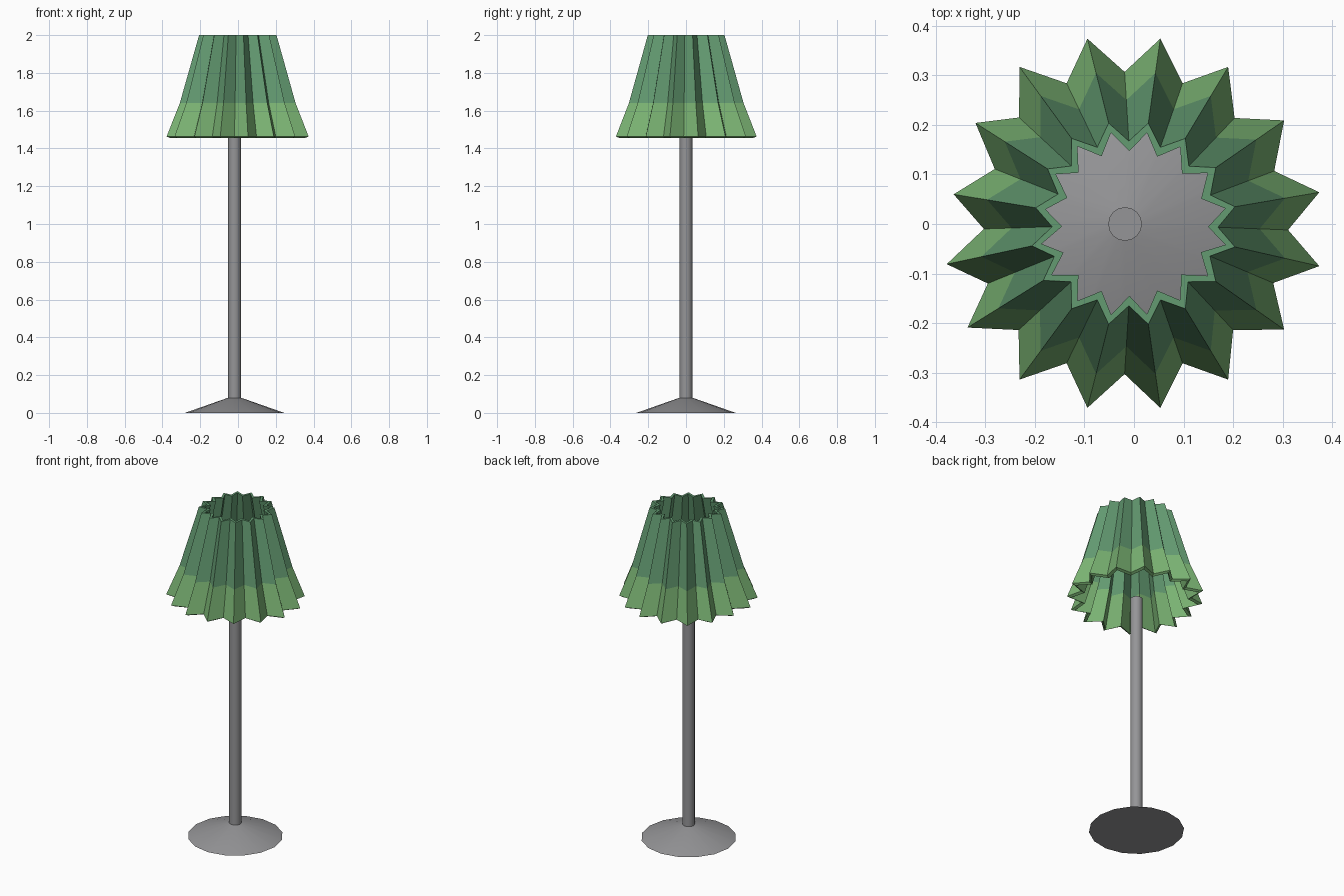
import bpy, bmesh, math

if "Cube" in bpy.data.objects:
    bpy.data.objects.remove(bpy.data.objects["Cube"])


def material(name, rgb):
    m = bpy.data.materials.new(name)
    m.diffuse_color = (*rgb, 1)
    m.use_nodes = True
    m.node_tree.nodes["Principled BSDF"].inputs["Base Color"].default_value = m.diffuse_color
    return m


GREY = material("grey metal", (0.30, 0.30, 0.31))
DARK = material("deep green fabric", (0.125, 0.325, 0.165))
LIGHT = material("light green fabric", (0.20, 0.46, 0.175))
STAND_X = -0.018


def cone(name, r1, r2, z1, z2, sides):
    bpy.ops.mesh.primitive_cone_add(vertices=sides, radius1=r1, radius2=r2,
                                    depth=z2 - z1, location=(STAND_X, 0, (z1 + z2) / 2))
    ob = bpy.context.object
    ob.name = name
    ob.data.materials.append(GREY)
    bpy.ops.object.shade_smooth_by_angle(angle=math.radians(40))
    return ob


# Stand: low conical foot and straight pole
cone("foot", 0.263, 0.035, 0.0, 0.08, 16)
cone("pole", 0.034, 0.034, 0.07, 1.47, 16)

# Pleated shade: slightly uneven star outline, alternating tip and valley
TIPS = [(.374, .064), (.303, .209), (.19, .317), (.053, .374), (-.094, .374),
        (-.231, .317), (-.32, .204), (-.364, .06), (-.378, -.081), (-.336, -.209),
        (-.231, -.314), (-.094, -.371), (.053, -.371), (.19, -.314),
        (.303, -.213), (.374, -.085)]
VALLEYS = [(.283, .107), (.203, .214), (.098, .284), (-.019, .307), (-.136, .284),
           (-.232, .215), (-.281, .111), (-.303, -.01), (-.295, -.12),
           (-.233, -.214), (-.136, -.281), (-.019, -.303), (.098, -.281),
           (.2, -.214), (.281, -.119), (.311, -.012)]
OUTLINE = [p for pair in zip(TIPS, VALLEYS) for p in pair]

# Loops run down the outside and back up the inside: scale, inset, height
LOOPS = [(0.545, 0, 2.0), (0.815, 0, 1.64), (1.0, 0, 1.463),
         (1.0, 0.02, 1.455), (0.815, 0.02, 1.635), (0.545, 0.02, 2.0)]
bm = bmesh.new()
rings = []
for scale, inset, z in LOOPS:
    ring = []
    for x, y in OUTLINE:
        k = scale - inset / math.hypot(x, y)
        ring.append(bm.verts.new((x * k, y * k, z)))
    rings.append(ring)
n = len(OUTLINE)
for i, ring in enumerate(rings):
    nxt = rings[(i + 1) % len(rings)]
    for j in range(n):
        k = (j + 1) % n
        f = bm.faces.new((ring[j], nxt[j], nxt[k], ring[k]))
        # light band below the kink
        f.material_index = 1 if f.calc_center_median().z < 1.6 else 0
bmesh.ops.recalc_face_normals(bm, faces=bm.faces)
mesh = bpy.data.meshes.new("shade")
bm.to_mesh(mesh)
bm.free()
mesh.materials.append(DARK)
mesh.materials.append(LIGHT)
bpy.context.collection.objects.link(bpy.data.objects.new("shade", mesh))
